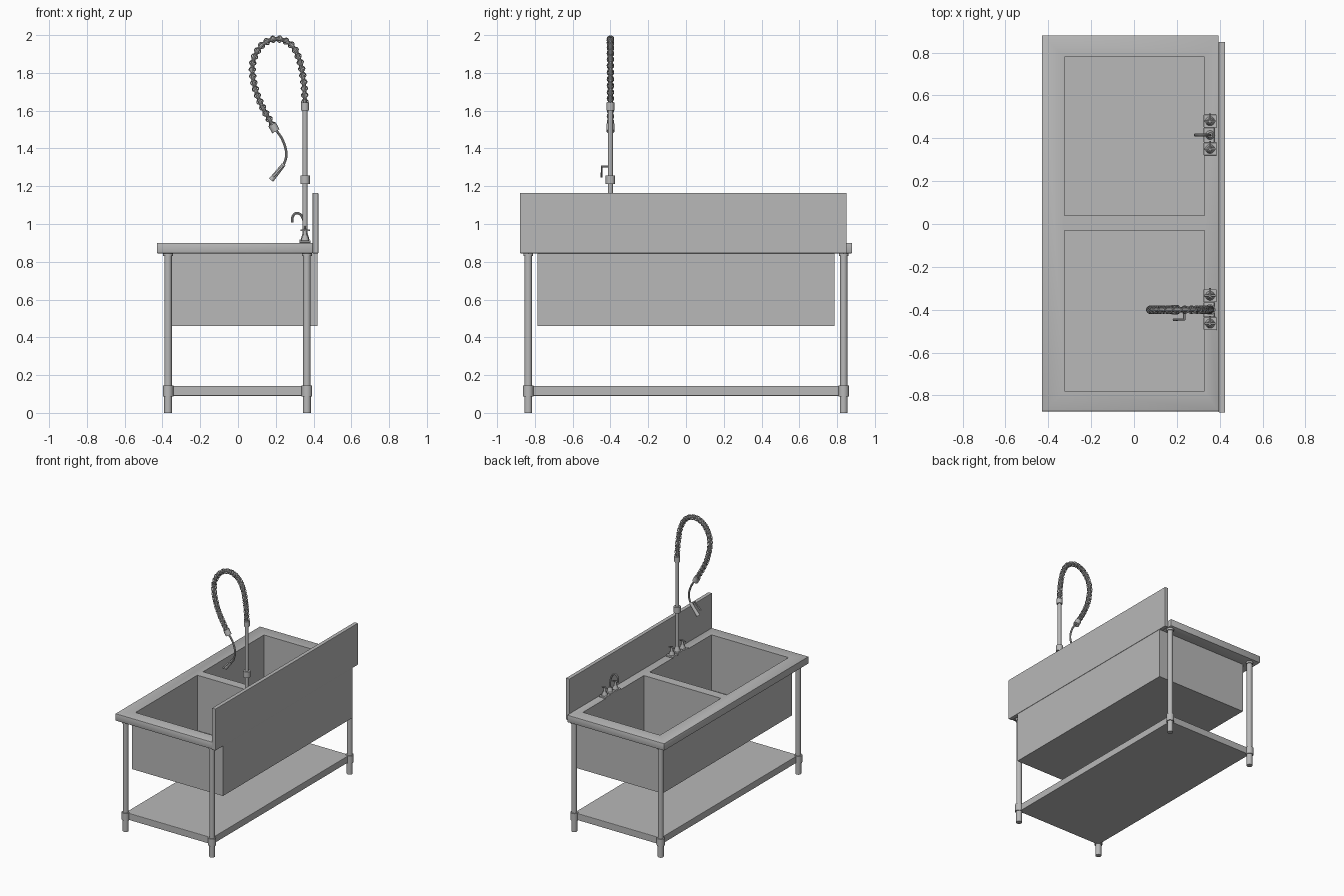
import bpy, bmesh, math
from mathutils import Vector

if "Cube" in bpy.data.objects:
    bpy.data.objects.remove(bpy.data.objects["Cube"], do_unlink=True)

steel = bpy.data.materials.new("brushed_steel")
steel.use_nodes = True
GREY = (0.48, 0.48, 0.48, 1)
steel.diffuse_color = GREY
steel.node_tree.nodes["Principled BSDF"].inputs["Base Color"].default_value = GREY


def select_only(ob):
    bpy.ops.object.select_all(action='DESELECT')
    ob.select_set(True)
    bpy.context.view_layer.objects.active = ob


def smooth(ob):
    select_only(ob)
    bpy.ops.object.shade_smooth_by_angle(angle=math.radians(35))


def box(name, lo, hi, bevel=0.0):
    lo, hi = Vector(lo), Vector(hi)
    bm = bmesh.new()
    bmesh.ops.create_cube(bm, size=1)
    for v in bm.verts:
        v.co = Vector([c * s for c, s in zip(v.co, hi - lo)]) + (lo + hi) / 2
    if bevel:
        bmesh.ops.bevel(bm, geom=bm.edges[:], offset=bevel, segments=2,
                        profile=0.5, affect='EDGES')
    me = bpy.data.meshes.new(name)
    bm.to_mesh(me)
    bm.free()
    ob = bpy.data.objects.new(name, me)
    bpy.context.collection.objects.link(ob)
    me.materials.append(steel)
    return ob


def rod(name, a, b, r, r2=None, sides=20):
    a, b = Vector(a), Vector(b)
    bpy.ops.mesh.primitive_cone_add(
        vertices=sides, radius1=r, radius2=r if r2 is None else r2,
        depth=(b - a).length, location=(a + b) / 2,
        rotation=(b - a).to_track_quat('Z', 'Y').to_euler())
    ob = bpy.context.object
    ob.name = name
    ob.data.materials.append(steel)
    smooth(ob)
    return ob


def tube(name, points, r, res=3):
    cu = bpy.data.curves.new(name, 'CURVE')
    cu.dimensions = '3D'
    cu.bevel_depth = r
    cu.bevel_resolution = res
    cu.use_fill_caps = True
    sp = cu.splines.new('POLY')
    sp.points.add(len(points) - 1)
    for p, co in zip(sp.points, points):
        p.co = (*co, 1)
    ob = bpy.data.objects.new(name, cu)
    bpy.context.collection.objects.link(ob)
    cu.materials.append(steel)
    select_only(ob)
    bpy.ops.object.convert(target='MESH')
    smooth(bpy.context.object)


def spline(xz, y, n=12):
    """Smooth path through (x, z) points in the plane at depth y."""
    pts = [Vector((x, y, z)) for x, z in xz]
    pts = [2 * pts[0] - pts[1]] + pts + [2 * pts[-1] - pts[-2]]
    out = []
    for p0, p1, p2, p3 in zip(pts, pts[1:], pts[2:], pts[3:]):
        for i in range(n):
            t = i / n
            out.append(0.5 * (2 * p1 + (p2 - p0) * t
                              + (2 * p0 - 5 * p1 + 4 * p2 - p3) * t * t
                              + (3 * p1 - p0 - 3 * p2 + p3) * t ** 3))
    return out + [pts[-2]]


# Tub and countertop, both cut by the two basins
tub = box("sink_tub", (-0.35, -0.785, 0.46), (0.422, 0.785, 0.87))
counter = box("countertop", (-0.43, -0.875, 0.845), (0.395, 0.88, 0.9), 0.004)
for lo_y, hi_y in ((-0.78, -0.03), (0.04, 0.78)):
    cutter = box("basin_cutter", (-0.325, lo_y, 0.475), (0.33, hi_y, 1.0))
    cutter.hide_render = True
    for ob in (tub, counter):
        select_only(ob)
        mod = ob.modifiers.new("basin", 'BOOLEAN')
        mod.operation = 'DIFFERENCE'
        mod.solver = 'EXACT'
        mod.object = cutter
        bpy.ops.object.modifier_apply(modifier=mod.name)
    bpy.data.objects.remove(cutter, do_unlink=True)
    # Drain in each basin floor
    mid = (lo_y + hi_y) / 2
smooth(counter)
box("backsplash", (0.395, -0.88, 0.845), (0.425, 0.85, 1.165), 0.003)

# Lower shelf and legs
box("lower_shelf", (-0.37, -0.835, 0.09), (0.365, 0.835, 0.142), 0.003)
for x in (-0.37, 0.365):
    for y in (-0.835, 0.835):
        rod("leg", (x, y, 0.08), (x, y, 0.85), 0.02)
        rod("leg_foot", (x, y, 0), (x, y, 0.09), 0.021)
        rod("shelf_collar", (x, y, 0.088), (x, y, 0.145), 0.028)
        rod("top_collar", (x, y, 0.83), (x, y, 0.85), 0.026)

# Tap bases with a pair of handles each
TX = 0.355
for y in (-0.4, 0.415):
    box("tap_plate", (TX - 0.03, y - 0.035, 0.9), (TX + 0.02, y + 0.035, 0.918), 0.003)
    for s in (-1, 1):
        hy = y + s * 0.065
        box("handle_plate", (TX - 0.03, hy - 0.03, 0.9), (TX + 0.03, hy + 0.03, 0.912), 0.003)
        rod("handle_base", (TX, hy, 0.91), (TX, hy, 0.94), 0.022, 0.014)
        rod("handle_stem", (TX, hy, 0.94), (TX, hy, 0.975), 0.01, 0.007)
        rod("handle_lever", (TX, hy - 0.01, 0.967), (TX, hy + 0.035, 0.985), 0.005, sides=12)
        rod("handle_cross", (TX - 0.025, hy, 0.967), (TX + 0.025, hy, 0.967), 0.005, sides=12)

# Gooseneck spout
rod("spout_base", (TX, 0.415, 0.915), (TX, 0.415, 0.95), 0.022, 0.012)
tube("gooseneck_spout", spline([(TX, 0.94), (0.352, 1.0), (0.335, 1.045), (0.31, 1.058),
                                (0.29, 1.04), (0.286, 1.008)], 0.415, 6), 0.007)

# Spray riser
Y = -0.4
rod("riser_base", (TX, Y, 0.915), (TX, Y, 0.95), 0.024, 0.014)
rod("riser_pipe", (TX, Y, 0.92), (TX, Y, 1.62), 0.013)
rod("riser_collar", (TX, Y, 1.213), (TX, Y, 1.258), 0.025)
rod("spring_lower_collar", (TX, Y, 1.602), (TX, Y, 1.642), 0.021)

# Spring hose arch with woven wires wound round an inner hose
arch = spline([(TX, 1.63), (0.348, 1.75), (0.325, 1.87), (0.28, 1.95), (0.205, 1.98),
               (0.13, 1.95), (0.082, 1.87), (0.08, 1.77), (0.115, 1.65), (0.19, 1.51)], Y, 40)
tube("inner_hose", arch[::5] + [arch[-1]], 0.011)
lengths = [0.0]
for a, b in zip(arch, arch[1:]):
    lengths.append(lengths[-1] + (b - a).length)
side = Vector((0, 1, 0))
for direction in (-1, 1):
    for phase in (0, math.pi):
        wire = []
        for i, p in enumerate(arch):
            along = (arch[min(i + 1, len(arch) - 1)] - arch[max(i - 1, 0)]).normalized()
            ang = direction * lengths[i] * math.tau / 0.07 + phase
            wire.append(p + 0.0165 * (math.cos(ang) * side + math.sin(ang) * along.cross(side)))
        tube("spring_wire", wire, 0.0033, 1)
end_dir = (arch[-1] - arch[-6]).normalized()
rod("spring_end_collar", arch[-1] - end_dir * 0.02, arch[-1] + end_dir * 0.022, 0.022)

# Spray hose, handle and trigger
tube("spray_hose", spline([(0.19, 1.51), (0.228, 1.46), (0.252, 1.4), (0.254, 1.35),
                           (0.235, 1.3)], Y, 8), 0.007)
rod("spray_handle", (0.242, Y, 1.315), (0.175, Y, 1.232), 0.011, 0.014)
tube("spray_trigger", [(0.235, Y, 1.305), (0.235, Y - 0.045, 1.305), (0.185, Y - 0.047, 1.25)], 0.006)
